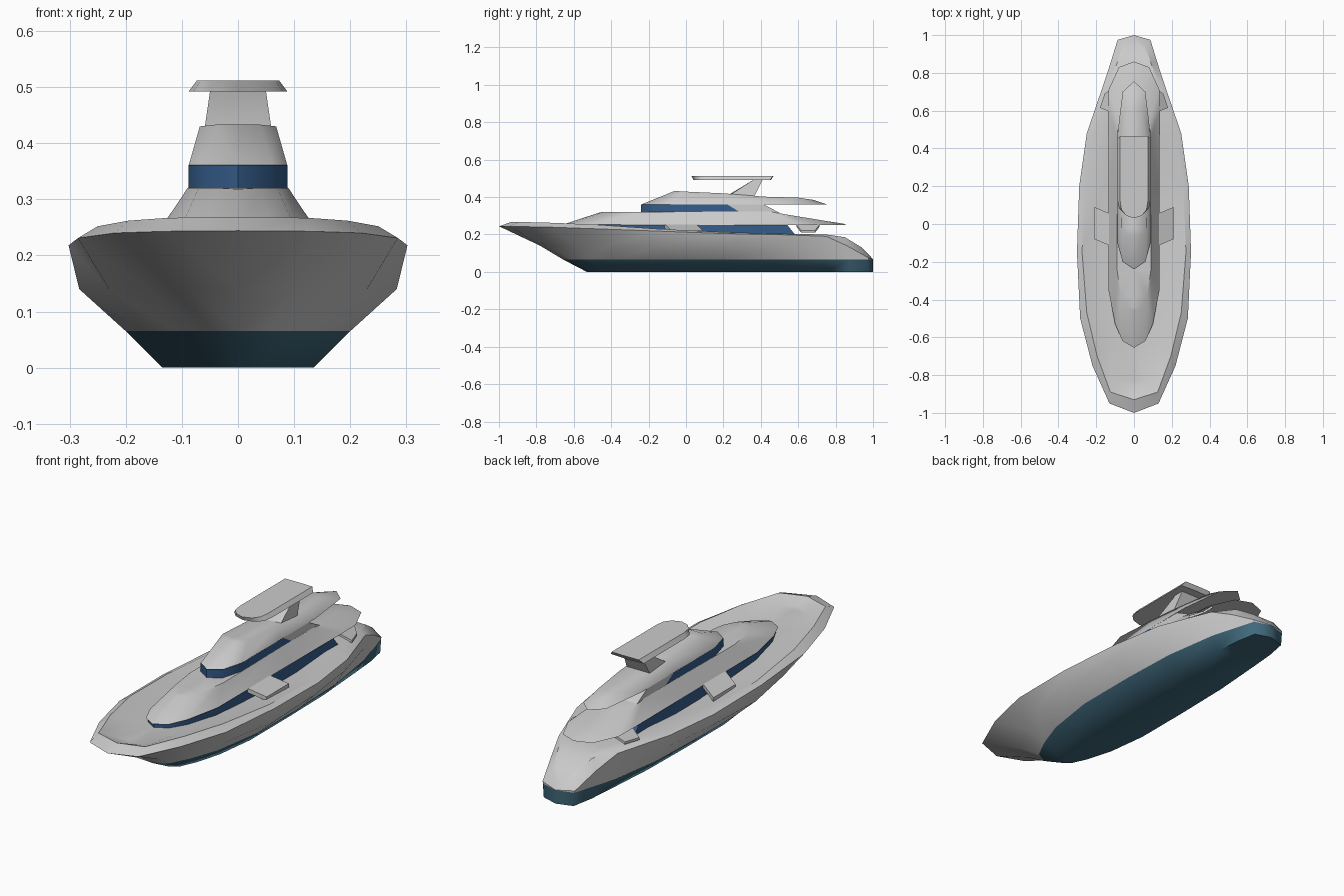
import bpy, bmesh, math

if "Cube" in bpy.data.objects:
    bpy.data.objects.remove(bpy.data.objects["Cube"])


def material(name, rgb):
    m = bpy.data.materials.new(name)
    m.diffuse_color = (*rgb, 1)
    m.use_nodes = True
    m.node_tree.nodes["Principled BSDF"].inputs["Base Color"].default_value = m.diffuse_color
    return m


HULL_BLUE = material("hull_blue", (0.05, 0.14, 0.20))
GLASS_BLUE = material("glass_blue", (0.035, 0.11, 0.26))


def finish(name, bm, mat, angle):
    bmesh.ops.recalc_face_normals(bm, faces=bm.faces)
    me = bpy.data.meshes.new(name)
    bm.to_mesh(me)
    bm.free()
    ob = bpy.data.objects.new(name, me)
    bpy.context.collection.objects.link(ob)
    if mat:
        me.materials.append(mat)
    bpy.ops.object.select_all(action='DESELECT')
    ob.select_set(True)
    bpy.context.view_layer.objects.active = ob
    bpy.ops.object.shade_smooth_by_angle(angle=math.radians(angle))


def skin(name, lines, mat=None, angle=45):
    """Join matching lines with quads, then mirror across x = 0."""
    bm = bmesh.new()
    for s in (1, -1):
        rows = [[bm.verts.new((s * p[0], p[1], p[2])) for p in ln] for ln in lines]
        for a, b in zip(rows, rows[1:]):
            for i in range(len(a) - 1):
                bm.faces.new((a[i], a[i + 1], b[i + 1], b[i]))
    bmesh.ops.remove_doubles(bm, verts=bm.verts, dist=0.0004)
    bmesh.ops.dissolve_degenerate(bm, edges=bm.edges, dist=0.0002)
    finish(name, bm, mat, angle)


def center(line):
    return [(0, y, z) for x, y, z in line]


def at(line, z):
    return [(p[0], p[1], z) for p in line]


def solid(name, low, high, mat=None, angle=45):
    """Closed body spanning the centre line between two outlines."""
    skin(name, [center(low), low, high, center(high)], mat, angle)


def side_plate(name, inner, outer, thick):
    """Sloping plate on each side, from an inner edge to an outer edge."""
    bm = bmesh.new()
    for s in (1, -1):
        quad = [inner[0], inner[1], outer[1], outer[0]]
        top = [bm.verts.new((s * x, y, z)) for x, y, z in quad]
        low = [bm.verts.new((s * x, y, z - thick)) for x, y, z in quad]
        bm.faces.new(top)
        bm.faces.new(low)
        for i in range(4):
            j = (i + 1) % 4
            bm.faces.new((top[i], top[j], low[j], low[i]))
    finish(name, bm, None, 30)


# Hull lines, bow to stern
keel = at([(0, -.53), (.04, -.50), (.075, -.42), (.11, -.30), (.135, -.10), (.135, .20),
           (.13, .48), (.11, .75), (.10, .87), (.08, .975), (0, 1)], 0)
water = at([(0, -.655), (.06, -.62), (.11, -.52), (.16, -.38), (.20, -.12), (.20, .20),
            (.19, .48), (.15, .75), (.115, .87), (.085, .975), (0, 1)], .065)
chine = [(0, -.78, .14), (.09, -.74, .14), (.16, -.58, .14), (.23, -.42, .14),
         (.283, -.13, .14), (.27, .20, .14), (.235, .48, .14), (.155, .75, .13),
         (.12, .86, .10), (.085, .975, .07), (0, 1, .065)]
gunwale = [(0, -1, .244), (.13, -.95, .243), (.22, -.75, .24), (.285, -.50, .231),
           (.302, -.15, .218), (.29, .20, .205), (.25, .48, .20), (.158, .75, .19),
           (.122, .86, .14), (.087, .975, .075), (0, 1, .066)]
rim = [(0, -.93, .268), (.125, -.89, .267), (.195, -.70, .262), (.25, -.47, .252),
       (.275, -.15, .23), (.262, .20, .213), (.22, .48, .205), (.13, .75, .20),
       (.09, .85, .185), (.06, .94, .13), (0, .985, .085)]
deck = [(x * .6, y + (.06 if y < -.6 else 0), z - (.028 if y < .3 else 0))
        for x, y, z in rim]

skin("hull_bottom", [center(keel), keel, water], HULL_BLUE, 65)
skin("hull_topsides", [water, chine, gunwale])
skin("deck_and_bulwark", [gunwale, rim, deck, center(deck)], None, 32)

# Main cabin glazing, set just inside the roof edge
cabin = [(0, -.645), (.056, -.61), (.096, -.525), (.13, -.35), (.13, .20)]
solid("main_cabin_windows",
      at(cabin + [(.13, .59), (0, .59)], .19),
      at(cabin + [(.13, .54), (0, .54)], .253), GLASS_BLUE)

# Main cabin roof with aft overhang
roof_edge = [(0, -.655, .254), (.06, -.62, .254), (.10, -.53, .254), (.135, -.35, .252),
             (.135, .20, .25), (.137, .61, .25), (.135, .71, .25),
             (.08, .83, .25), (0, .86, .25)]
roof_top = [(0, -.46, .318), (.04, -.44, .32), (.07, -.38, .32), (.09, -.24, .32),
            (.088, .20, .322), (.088, .45, .322), (.085, .56, .303),
            (.06, .75, .272), (0, .84, .258)]
skin("main_roof", [center(roof_edge), roof_edge, roof_top, center(roof_top)], None, 40)

# Boarding wings and aft brackets sloping down to the bulwark
side_plate("side_wing", [(.128, -.115, .256), (.128, .055, .256)],
           [(.21, -.08, .222), (.21, .09, .222)], .02)
side_plate("aft_bracket", [(.12, .59, .254), (.12, .715, .254)],
           [(.18, .615, .222), (.155, .69, .222)], .012)

# Upper cabin glazing
upper = [(0, -.24), (.06, -.20), (.088, -.10)]
solid("upper_windows", at(upper + [(.088, .29), (0, .29)], .318),
      at(upper + [(.088, .22), (0, .22)], .361), GLASS_BLUE)

# Grey rear part of the upper cabin
solid("upper_cabin_rear",
      at([(0, .285), (.088, .285), (.088, .50), (0, .50)], .316),
      at([(0, .215), (.088, .215), (.086, .415), (0, .415)], .361))

# Upper roof
top_edge = at([(0, -.24), (.06, -.20), (.088, -.10), (.088, .20),
               (.088, .47), (.06, .70), (0, .755)], .36)
top_crown = [(0, -.06, .433), (.04, -.06, .433), (.068, -.02, .43), (.066, .20, .42),
             (.066, .42, .402), (.045, .60, .397), (0, .68, .385)]
solid("upper_roof", top_edge, top_crown, None, 75)

# Raked mast and hardtop
solid("mast", at([(0, .20), (.064, .21), (.064, .36), (0, .36)], .395),
      at([(0, .36), (.05, .36), (.05, .41), (0, .41)], .492))
hardtop = [(0, .04), (.05, .055), (.08, .085), (.088, .13), (.088, .45), (0, .455)]
solid("hardtop", at(hardtop, .492),
      at([(0, .03), (.042, .045), (.066, .075), (.073, .12), (.073, .465), (0, .467)], .512))
